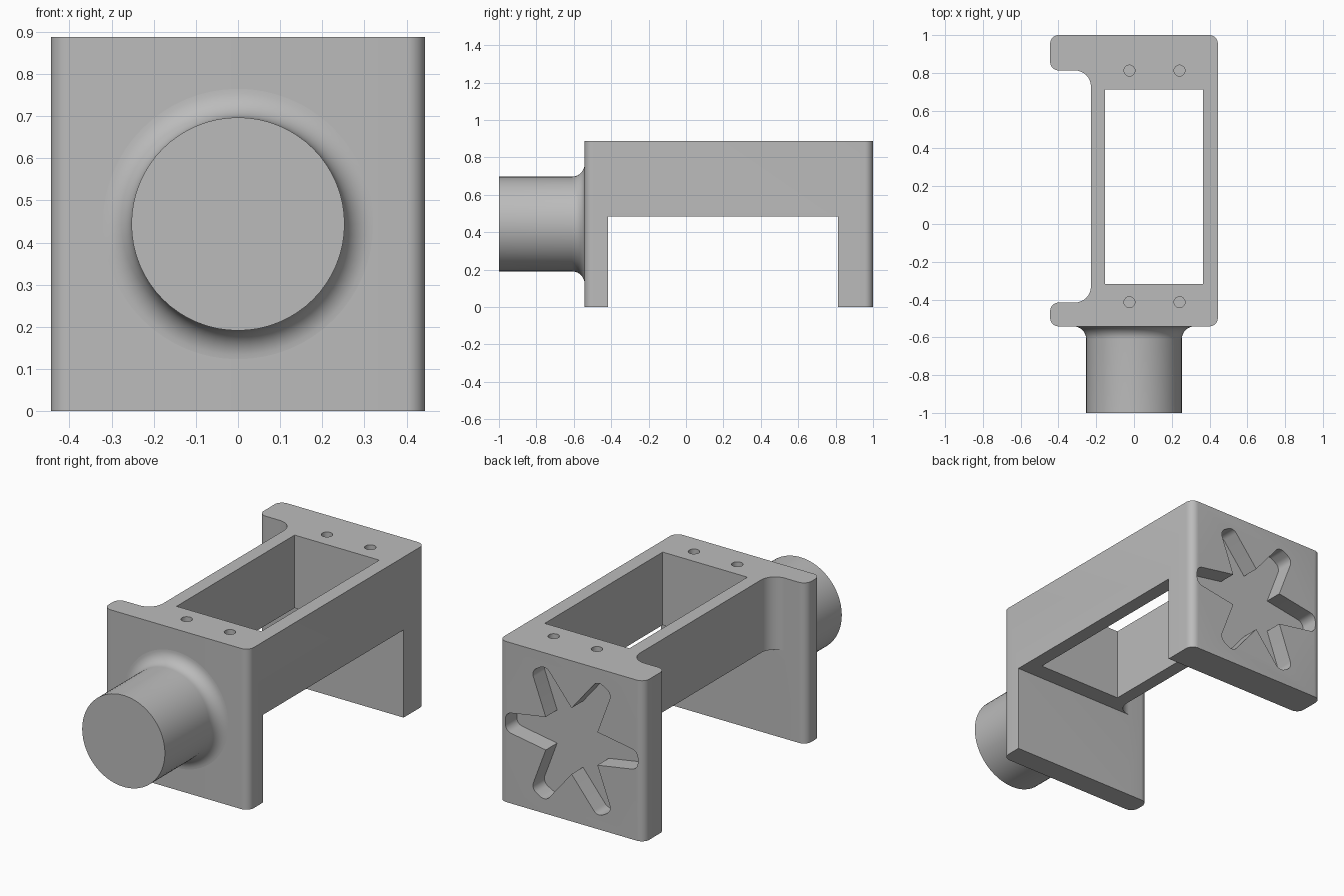
import bpy, bmesh, math
from mathutils import Vector

cube = bpy.data.objects.get("Cube")
if cube:
    bpy.data.objects.remove(cube, do_unlink=True)

# Main dimensions
HALF, HEIGHT, MID = 0.444, 0.888, 0.444
FRONT, FRONT_IN, BACK_IN, BACK = -0.542, -0.416, 0.813, 1.0
WALL, UNDER = -0.228, 0.485

grey = bpy.data.materials.new("plain_grey")
grey.use_nodes = True
colour = (0.5, 0.5, 0.5, 1)
grey.diffuse_color = colour
grey.node_tree.nodes["Principled BSDF"].inputs["Base Color"].default_value = colour


def rounded(corners, steps=8):
    """Outline from (x, y, radius) corners, each replaced by a tangent arc."""
    out = []
    for i, (x, y, r) in enumerate(corners):
        p = Vector((x, y))
        if r == 0:
            out.append(p)
            continue
        a = (Vector(corners[i - 1][:2]) - p).normalized()
        b = (Vector(corners[(i + 1) % len(corners)][:2]) - p).normalized()
        half = a.angle(b) / 2
        centre = p + (a + b).normalized() * (r / math.sin(half))
        start = p + a * (r / math.tan(half)) - centre
        end = p + b * (r / math.tan(half)) - centre
        sweep = math.pi - 2 * half
        for k in range(steps + 1):
            t = k / steps
            v = start * math.sin((1 - t) * sweep) + end * math.sin(t * sweep)
            out.append(centre + v / math.sin(sweep))
    return out


def make_object(name, bm):
    bmesh.ops.recalc_face_normals(bm, faces=bm.faces)
    mesh = bpy.data.meshes.new(name)
    bm.to_mesh(mesh)
    bm.free()
    mesh.materials.append(grey)
    obj = bpy.data.objects.new(name, mesh)
    bpy.context.collection.objects.link(obj)
    return obj


def prism(name, outline, low, high, place=lambda u, v, w: (u, v, w)):
    bm = bmesh.new()
    rings = [[bm.verts.new(place(p[0], p[1], w)) for p in outline] for w in (low, high)]
    for ring in rings:
        bm.faces.new(ring)
    n = len(outline)
    for i in range(n):
        j = (i + 1) % n
        bm.faces.new((rings[0][i], rings[0][j], rings[1][j], rings[1][i]))
    return make_object(name, bm)


def box(name, x0, x1, y0, y1, z0, z1):
    return prism(name, [(x0, y0), (x1, y0), (x1, y1), (x0, y1)], z0, z1)


def activate(obj):
    bpy.ops.object.select_all(action='DESELECT')
    obj.select_set(True)
    bpy.context.view_layer.objects.active = obj


def cut(target, cutter):
    cutter.hide_render = True
    mod = target.modifiers.new("cut", 'BOOLEAN')
    mod.operation, mod.solver, mod.object = 'DIFFERENCE', 'EXACT', cutter
    activate(target)
    bpy.ops.object.modifier_apply(modifier=mod.name)
    bpy.data.objects.remove(cutter, do_unlink=True)


# Bracket: channel-shaped plan raised to full height
R, F = 0.045, 0.085
bracket = prism("bracket", rounded([
    (-HALF, FRONT, R), (HALF, FRONT, R), (HALF, BACK, R), (-HALF, BACK, R),
    (-HALF, BACK_IN, R), (WALL, BACK_IN, F), (WALL, FRONT_IN, F), (-HALF, FRONT_IN, R),
]), 0, HEIGHT)

# Gap between the legs, and the open rectangular window
cut(bracket, box("leg_gap", -1, 1, FRONT_IN, BACK_IN, -1, UNDER))
cut(bracket, box("window", -0.153, 0.365, -0.318, 0.713, -1, 2))

# Four blind screw holes
for x in (-0.024, 0.241):
    for y in (-0.414, 0.812):
        ring = [(x + 0.029 * math.cos(a), y + 0.029 * math.sin(a))
                for a in (math.tau * k / 24 for k in range(24))]
        cut(bracket, prism("screw_hole", ring, HEIGHT - 0.25, 1))

# Six-armed pocket in the back leg
star = []
for k in range(6):
    along = Vector((math.cos(k * math.pi / 3), math.sin(k * math.pi / 3)))
    side = Vector((-along.y, along.x))
    for s in (-1, 1):
        star.append((*(along * 0.405 + side * s * 0.05), 0.042))
    valley = along * 0.158 + side * 0.091
    star.append((valley.x, valley.y, 0))
cut(bracket, prism("star_pocket", rounded(star), BACK - 0.1, BACK + 0.1,
                   lambda u, v, w: (u, w, v + MID)))

# Round shaft with a flared root
RAD, FLARE, SEG = 0.253, 0.068, 64
profile = [(RAD, -1.0)]
for k in range(11):
    a = k / 10 * math.pi / 2
    profile.append((RAD + FLARE * (1 - math.cos(a)), FRONT - FLARE * (1 - math.sin(a))))
bm = bmesh.new()
rings = [[bm.verts.new((r * math.cos(math.tau * i / SEG), y, MID + r * math.sin(math.tau * i / SEG)))
          for i in range(SEG)] for r, y in profile]
for a, b in zip(rings, rings[1:]):
    for i in range(SEG):
        j = (i + 1) % SEG
        bm.faces.new((a[i], a[j], b[j], b[i]))
bm.faces.new(rings[0])
shaft = make_object("shaft", bm)

for obj in (bracket, shaft):
    activate(obj)
    bpy.ops.object.shade_smooth_by_angle(angle=math.radians(30))
